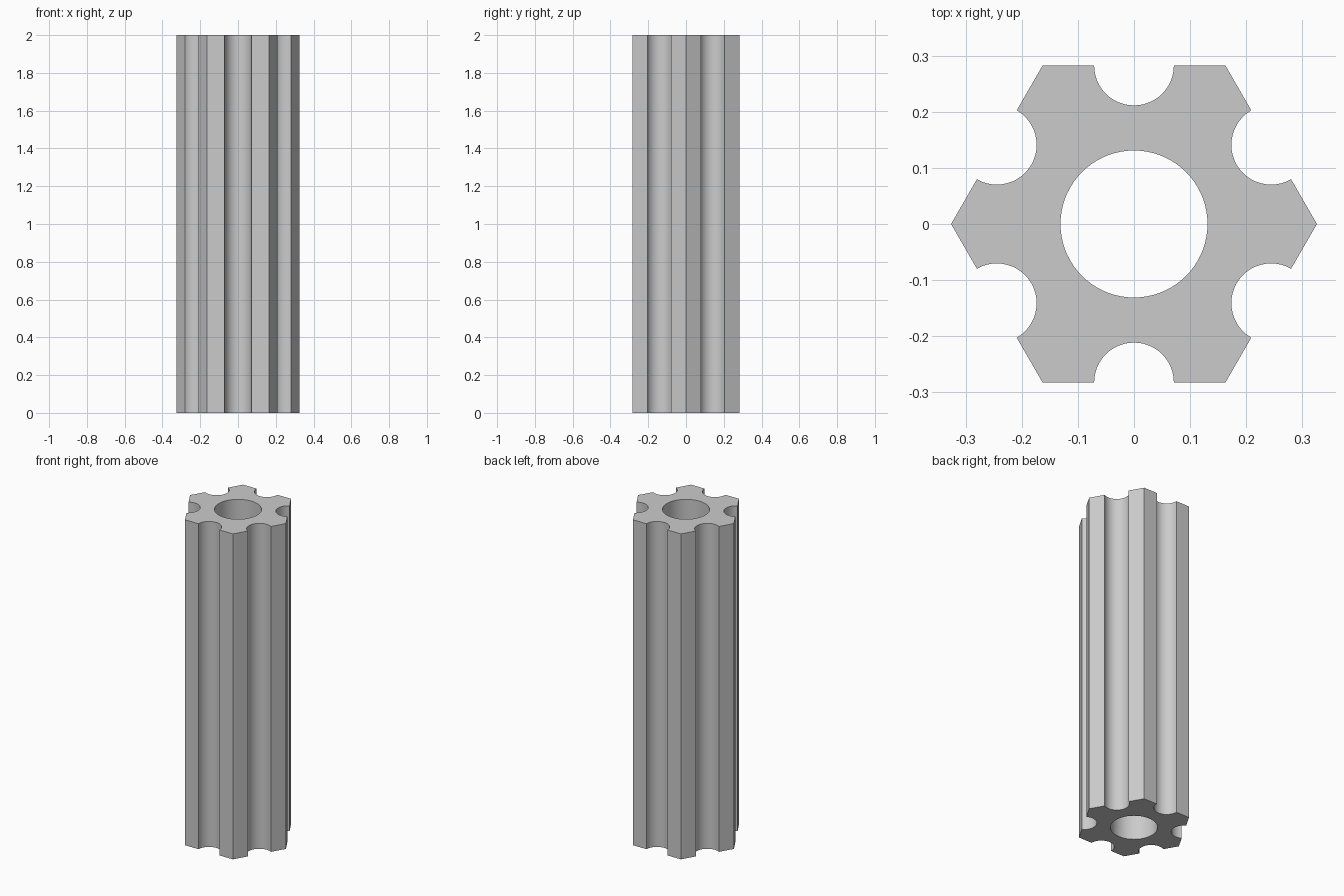
import bpy, bmesh
from math import pi, radians
from mathutils import Matrix, Vector

HEIGHT = 2.0
HEX_RADIUS = 0.326
FLAT = HEX_RADIUS * 3 ** 0.5 / 2
GROOVE_RADIUS = 0.071
BORE_RADIUS = 0.131
GROOVE_STEPS = 24
BORE_STEPS = 72

cube = bpy.data.objects.get("Cube")
if cube:
    bpy.data.objects.remove(cube, do_unlink=True)


def polar(radius, angle):
    return Matrix.Rotation(angle, 3, 'Z') @ Vector((radius, 0, 0))


def add_loop(bm, points):
    verts = [bm.verts.new(p) for p in points]
    return [bm.edges.new((a, b)) for a, b in zip(verts, verts[1:] + verts[:1])]


# Hexagon outline with a half-round groove in the middle of each side
outline = []
for side in range(6):
    corner = side * pi / 3
    middle = corner + pi / 6
    outline.append(polar(HEX_RADIUS, corner))
    centre = polar(FLAT, middle)
    for i in range(GROOVE_STEPS + 1):
        sweep = middle - pi / 2 - pi * i / GROOVE_STEPS
        outline.append(centre + polar(GROOVE_RADIUS, sweep))

# Round central bore
bore = [polar(BORE_RADIUS, 2 * pi * i / BORE_STEPS) for i in range(BORE_STEPS)]

# Fill between the two loops and extrude to full height
bm = bmesh.new()
edges = add_loop(bm, outline) + add_loop(bm, bore)
bmesh.ops.triangle_fill(bm, edges=edges, use_beauty=True, normal=(0, 0, 1))
result = bmesh.ops.extrude_face_region(bm, geom=bm.faces[:], use_keep_orig=True)
top = [v for v in result["geom"] if isinstance(v, bmesh.types.BMVert)]
bmesh.ops.translate(bm, verts=top, vec=(0, 0, HEIGHT))
bmesh.ops.recalc_face_normals(bm, faces=bm.faces[:])

mesh = bpy.data.meshes.new("grooved_hex_tube")
bm.to_mesh(mesh)
bm.free()
tube = bpy.data.objects.new("grooved_hex_tube", mesh)
bpy.context.collection.objects.link(tube)

# Plain grey material
grey = bpy.data.materials.new("light_grey")
grey.use_nodes = True
grey.diffuse_color = (0.6, 0.6, 0.6, 1)
grey.node_tree.nodes["Principled BSDF"].inputs["Base Color"].default_value = (0.6, 0.6, 0.6, 1)
mesh.materials.append(grey)

# Smooth curved walls, sharp corners
bpy.ops.object.select_all(action='DESELECT')
tube.select_set(True)
bpy.context.view_layer.objects.active = tube
bpy.ops.object.shade_smooth_by_angle(angle=radians(30))
